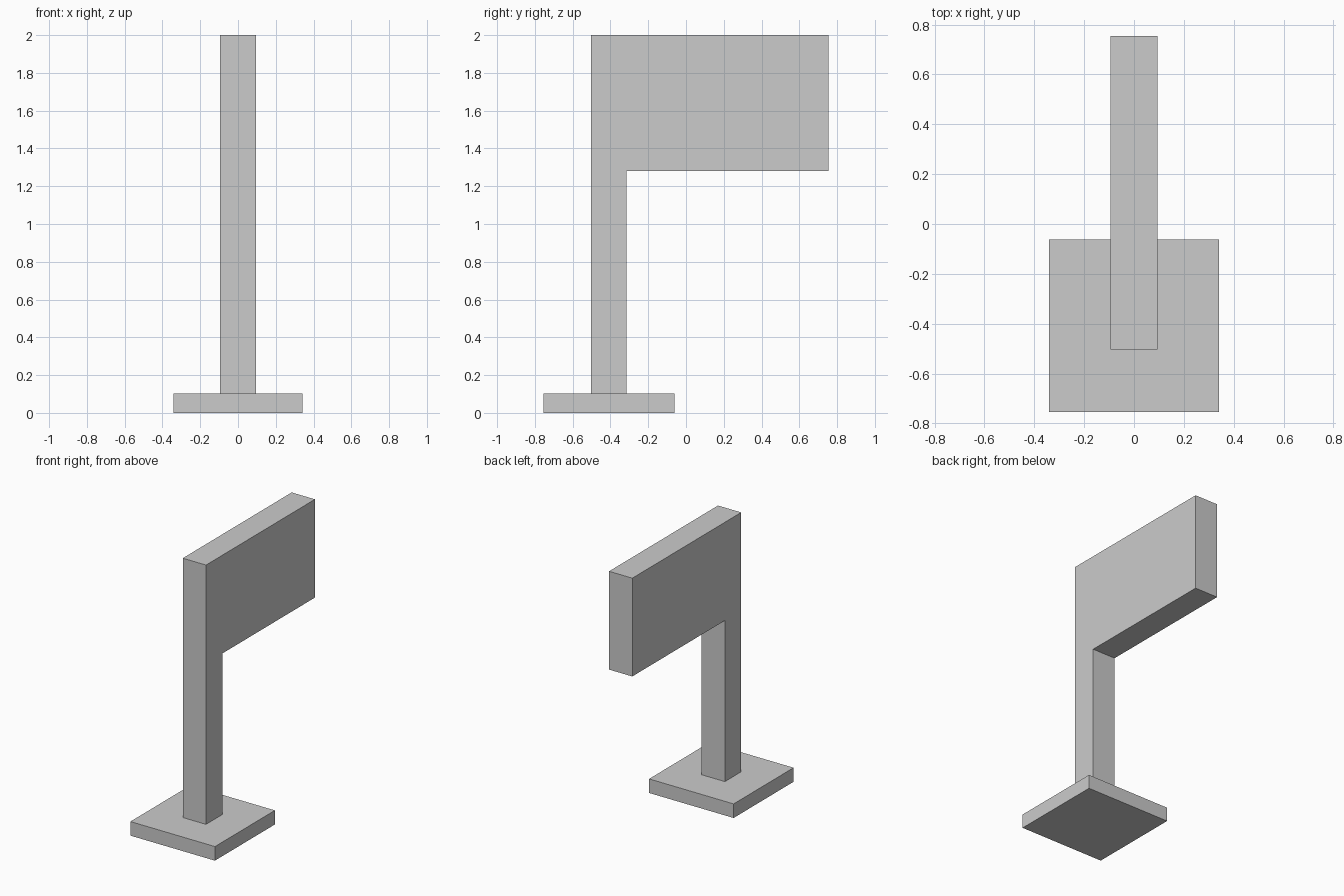
import bpy
import bmesh

if "Cube" in bpy.data.objects:
    bpy.data.objects.remove(bpy.data.objects["Cube"])


def extrude_profile(name, profile, half_width):
    """Extrude a closed (y, z) profile symmetrically along x."""
    bm = bmesh.new()
    face = bm.faces.new([bm.verts.new((-half_width, y, z)) for y, z in profile])
    result = bmesh.ops.extrude_face_region(bm, geom=[face])
    verts = [g for g in result["geom"] if isinstance(g, bmesh.types.BMVert)]
    bmesh.ops.translate(bm, verts=verts, vec=(2 * half_width, 0, 0))
    bmesh.ops.recalc_face_normals(bm, faces=bm.faces[:])
    mesh = bpy.data.meshes.new(name)
    bm.to_mesh(mesh)
    bm.free()
    obj = bpy.data.objects.new(name, mesh)
    bpy.context.collection.objects.link(obj)
    return obj


BASE_TOP = 0.103

# Flat base plate
extrude_profile("base_plate", [(-0.755, 0), (-0.062, 0),
                               (-0.062, BASE_TOP), (-0.755, BASE_TOP)], 0.342)

# Post and flush overhanging panel as one continuous slab
extrude_profile("post_and_panel", [(-0.504, BASE_TOP), (-0.315, BASE_TOP),
                                   (-0.315, 1.281), (0.755, 1.281),
                                   (0.755, 2.0), (-0.504, 2.0)], 0.094)
